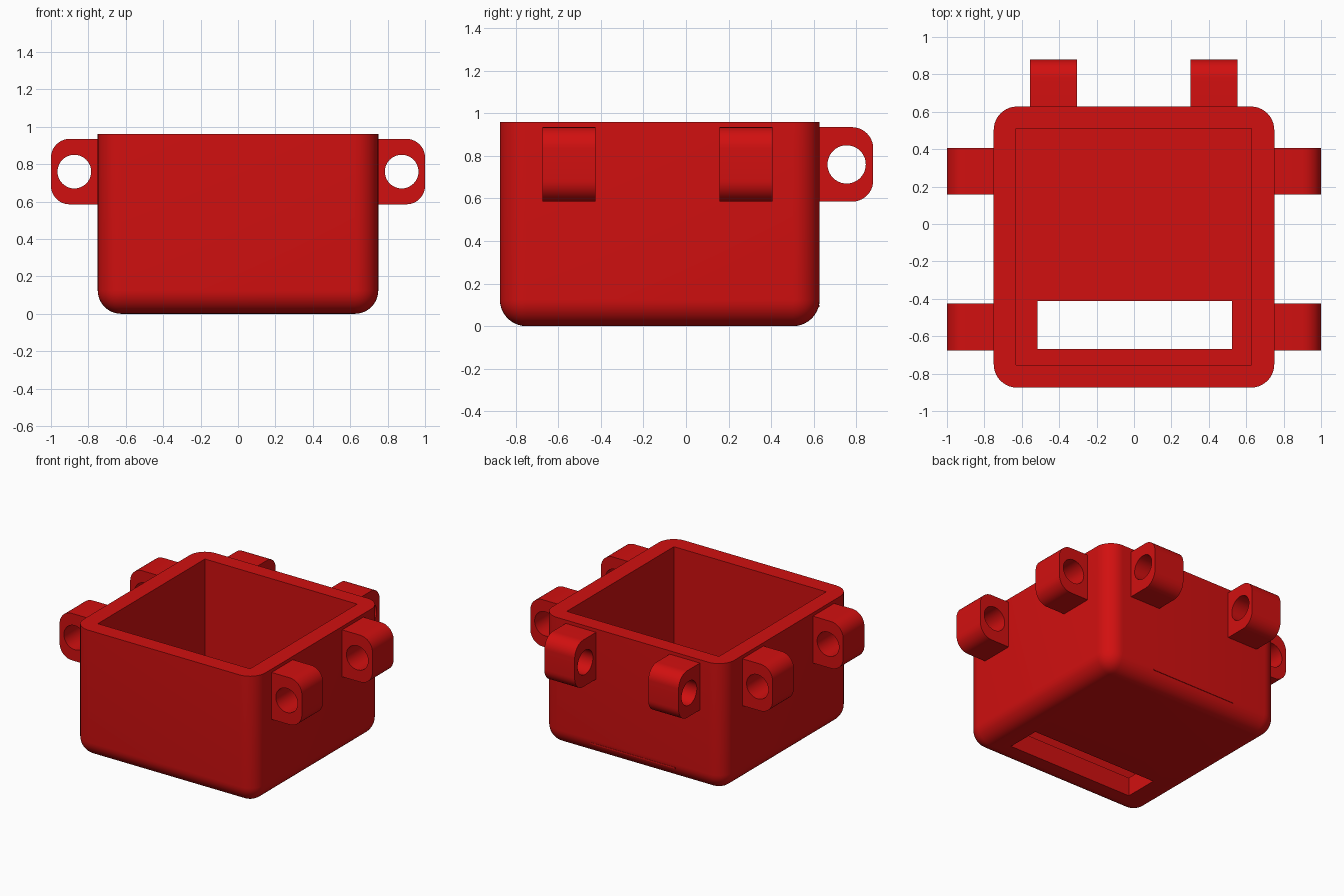
import bpy, bmesh, math
from mathutils import Matrix, Vector

if "Cube" in bpy.data.objects:
    bpy.data.objects.remove(bpy.data.objects["Cube"])

red = bpy.data.materials.new("red")
red.diffuse_color = (0.64, 0.005, 0.005, 1)
red.use_nodes = True
red.node_tree.nodes["Principled BSDF"].inputs["Base Color"].default_value = red.diffuse_color


def make(name, bm):
    mesh = bpy.data.meshes.new(name)
    bm.to_mesh(mesh)
    bm.free()
    mesh.materials.append(red)
    obj = bpy.data.objects.new(name, mesh)
    bpy.context.collection.objects.link(obj)
    return obj


def block(name, lo, hi, radius=0, pick=None, segments=10):
    """Box between two corners; edges chosen by pick(a, b) are rounded."""
    bm = bmesh.new()
    lo, hi = Vector(lo), Vector(hi)
    bmesh.ops.create_cube(bm, size=1)
    for v in bm.verts:
        v.co = Vector([(l + h) / 2 + c * (h - l) for l, h, c in zip(lo, hi, v.co)])
    if radius:
        edges = [e for e in bm.edges if pick(e.verts[0].co, e.verts[1].co)]
        bmesh.ops.bevel(bm, geom=edges, offset=radius, offset_type='OFFSET',
                        segments=segments, profile=0.5, affect='EDGES')
    return make(name, bm)


def cut(obj, cutter):
    bpy.context.view_layer.objects.active = obj
    mod = obj.modifiers.new("cut", 'BOOLEAN')
    mod.operation, mod.solver, mod.object = 'DIFFERENCE', 'EXACT', cutter
    bpy.ops.object.modifier_apply(modifier=mod.name)
    bpy.data.objects.remove(cutter)


def smooth(obj):
    bpy.ops.object.select_all(action='DESELECT')
    obj.select_set(True)
    bpy.context.view_layer.objects.active = obj
    bpy.ops.object.shade_smooth_by_angle(angle=math.radians(30))


# Open box with rounded uprights and rounded bottom
TOP = 0.96
body = block("box_body", (-0.75, -0.875, 0), (0.75, 0.628, TOP), 0.125,
             lambda a, b: min(a.z, b.z) < 0.01)
cut(body, block("cavity", (-0.63, -0.753, 0.14), (0.627, 0.51, TOP + 0.2)))
cut(body, block("floor_slot", (-0.515, -0.668, -0.1), (0.525, -0.412, 0.3)))
smooth(body)


# Mounting lug: rounded outer corners, hole along its width (local y), points to +x
def lug(name, matrix):
    obj = block(name, (-0.04, -0.125, 0.585), (0.25, 0.125, 0.935), 0.1,
                lambda a, b: min(a.x, b.x) > 0.2 and abs(a.y - b.y) > 0.2)
    bm = bmesh.new()
    bmesh.ops.create_cone(
        bm, cap_ends=True, segments=40, radius1=0.09, radius2=0.09, depth=0.5,
        matrix=Matrix.Translation((0.125, 0, 0.76)) @ Matrix.Rotation(math.pi / 2, 4, 'X'))
    cut(obj, make("lug_hole", bm))
    obj.data.transform(matrix)
    smooth(obj)


def place(x, y, angle):
    return Matrix.Translation((x, y, 0)) @ Matrix.Rotation(angle, 4, 'Z')


for y, spot in ((0.282, "rear"), (-0.55, "front")):
    lug("right_" + spot + "_lug", place(0.75, y, 0))
    lug("left_" + spot + "_lug", place(-0.75, y, math.pi))
for x, spot in ((0.428, "right"), (-0.43, "left")):
    lug("back_" + spot + "_lug", place(x, 0.63, math.pi / 2))

# Thin ridge low on the back wall
block("back_ridge", (-0.35, 0.59, 0.09), (0.35, 0.627, 0.1))
